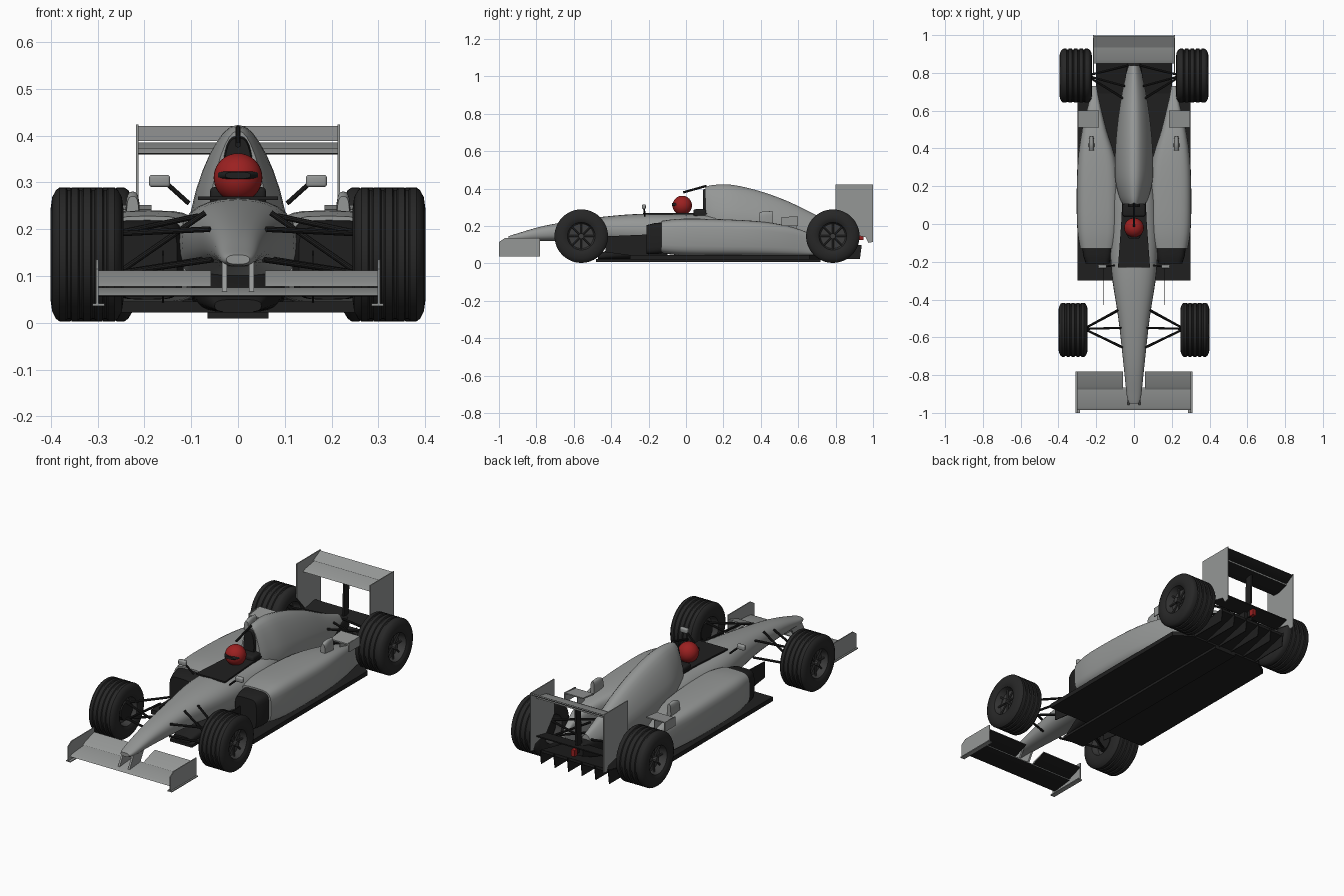
import bpy, bmesh, math
from mathutils import Vector, Matrix

cube = bpy.data.objects.get("Cube")
if cube:
    bpy.data.objects.remove(cube)


def material(name, rgb):
    m = bpy.data.materials.new(name)
    m.use_nodes = True
    m.diffuse_color = (*rgb, 1)
    m.node_tree.nodes["Principled BSDF"].inputs["Base Color"].default_value = (*rgb, 1)
    return m


GREY = material("body grey", (0.3, 0.31, 0.305))
BLACK = material("carbon black", (0.014, 0.014, 0.014))
RUBBER = material("tyre rubber", (0.02, 0.02, 0.02))
RIM = material("rim dark grey", (0.045, 0.045, 0.045))
RED = material("red", (0.33, 0.015, 0.015))


def finish(name, bm, mats, rule=None, angle=35):
    """Turn a bmesh into an object; rule(face) picks the material slot."""
    bmesh.ops.recalc_face_normals(bm, faces=bm.faces)
    bm.normal_update()
    if rule:
        for f in bm.faces:
            f.material_index = int(rule(f))
    me = bpy.data.meshes.new(name)
    bm.to_mesh(me)
    bm.free()
    for m in mats:
        me.materials.append(m)
    me.shade_smooth()
    me.set_sharp_from_angle(angle=math.radians(angle))
    ob = bpy.data.objects.new(name, me)
    bpy.context.collection.objects.link(ob)
    return ob


def skin(bm, rings, caps=True):
    loops = [[bm.verts.new(p) for p in r] for r in rings]
    n = len(loops[0])
    for a, b in zip(loops, loops[1:]):
        for i in range(n):
            bm.faces.new((a[i], a[(i + 1) % n], b[(i + 1) % n], b[i]))
    if caps:
        bm.faces.new(loops[0])
        bm.faces.new(loops[-1])


def smooth_stations(st, steps=4):
    """Catmull-Rom interpolation between stations."""
    st = [Vector(s) for s in st]
    out = []
    for i in range(len(st) - 1):
        a, b, c, d = st[max(i - 1, 0)], st[i], st[i + 1], st[min(i + 2, len(st) - 1)]
        for k in range(steps):
            t = k / steps
            p = b * 2 + (c - a) * t + (a * 2 - b * 5 + c * 4 - d) * t**2 + (b * 3 - a - c * 3 + d) * t**3
            out.append(p / 2)
    return out + [st[-1]]


def loft(name, stations, mats, power=2.5, taper=0.0, rule=None, sides=28):
    """Rounded sections (y, x_min, x_max, z_min, z_max) skinned along y."""
    rings = []
    for y, x0, x1, z0, z1 in smooth_stations(stations):
        ring = []
        for i in range(sides):
            a = 2 * math.pi * i / sides
            c, s = math.cos(a), math.sin(a)
            u = math.copysign(abs(c) ** (2 / power), c)
            v = math.copysign(abs(s) ** (2 / power), s)
            u *= 1 - taper * max(v, 0)
            ring.append(((x0 + x1) / 2 + u * (x1 - x0) / 2, y, (z0 + z1) / 2 + v * (z1 - z0) / 2))
        rings.append(ring)
    bm = bmesh.new()
    skin(bm, rings)
    return finish(name, bm, mats, rule)


def prism(name, pts, axis, lo, hi, mats, rule=None):
    """Polygon extruded along x (points are y,z) or z (points are x,y)."""
    place = (lambda p, t: (t, *p)) if axis == "x" else (lambda p, t: (*p, t))
    bm = bmesh.new()
    skin(bm, [[place(p, t) for p in pts] for t in (lo, hi)])
    return finish(name, bm, mats, rule)


def box(name, lo, hi, mat, bevel=0.0):
    bm = bmesh.new()
    bmesh.ops.create_cube(bm, size=1)
    for v in bm.verts:
        v.co = [l + (h - l) * (c + 0.5) for l, h, c in zip(lo, hi, v.co)]
    if bevel:
        bmesh.ops.bevel(bm, geom=bm.edges[:], offset=bevel, segments=3, affect="EDGES", profile=0.5)
    return finish(name, bm, [mat])


def rod(name, a, b, r, mat):
    a, b = Vector(a), Vector(b)
    d = b - a
    bm = bmesh.new()
    m = Matrix.Translation((a + b) / 2) @ d.to_track_quat("Z", "Y").to_matrix().to_4x4()
    bmesh.ops.create_cone(bm, cap_ends=True, segments=10, radius1=r, radius2=r, depth=d.length, matrix=m)
    return finish(name, bm, [mat])


def wheel(name, side, x0, x1, y):
    """Grooved tyre and recessed rim turned about x, with spokes and hub nut."""
    w, cx, z, R = (x1 - x0) / 2, side * (x0 + x1) / 2, 0.146, 0.143
    half = [(0.45, 0.0), (0.45, 0.066), (0.9, 0.074), (0.97, 0.085), (1, 0.1), (0.96, 0.122), (0.86, 0.137), (0.76, R)]
    prof = [(-u * w, r) for u, r in half]
    for g in (-0.5, -0.17, 0.17, 0.5):
        prof += [(g * w + dx, R - dr) for dx, dr in ((-0.006, 0), (-0.003, 0.005), (0.003, 0.005), (0.006, 0))]
    prof += [(u * w, r) for u, r in reversed(half)]
    bm = bmesh.new()
    n = 48
    ang = [2 * math.pi * i / n for i in range(n)]
    skin(bm, [[(cx + u, y + max(r, 1e-4) * math.cos(a), z + max(r, 1e-4) * math.sin(a)) for a in ang] for u, r in prof])
    rim = lambda f: math.hypot(f.calc_center_median().y - y, f.calc_center_median().z - z) < 0.073
    finish(name, bm, [RUBBER, RIM], rim)
    face = cx + side * w * 0.6
    rod(name + "_hub", (cx, y, z), (cx + side * w * 0.85, y, z), 0.015, RIM)
    for k in range(8):
        a = math.pi * k / 4
        rod(name + "_spoke", (face, y, z), (face, y + 0.069 * math.cos(a), z + 0.069 * math.sin(a)), 0.005, RIM)


under = lambda f: f.normal.z < -0.3

# Monocoque and engine cover
loft("monocoque", [(-0.95, -0.025, 0.025, 0.125, 0.145), (-0.91, -0.038, 0.038, 0.12, 0.158),
                   (-0.75, -0.055, 0.055, 0.12, 0.203), (-0.5, -0.083, 0.083, 0.115, 0.243),
                   (-0.25, -0.12, 0.12, 0.09, 0.265), (0, -0.13, 0.13, 0.05, 0.262),
                   (0.15, -0.12, 0.12, 0.05, 0.262), (0.32, -0.08, 0.08, 0.06, 0.24)], [GREY], 2.4)
loft("engine_cover", [(0.105, -0.06, 0.06, 0.1, 0.41), (0.15, -0.08, 0.08, 0.08, 0.42),
                      (0.25, -0.1, 0.1, 0.06, 0.42), (0.4, -0.098, 0.098, 0.06, 0.385),
                      (0.55, -0.085, 0.085, 0.06, 0.33), (0.7, -0.062, 0.062, 0.08, 0.257),
                      (0.84, -0.03, 0.03, 0.12, 0.2)], [GREY], 2.2, 0.35)
loft("airbox_intake", [(0.09, -0.03, 0.03, 0.26, 0.395), (0.11, -0.034, 0.034, 0.26, 0.4)], [BLACK], 3, 0.2)
rod("camera_bar", (0, -0.015, 0.38), (0, 0.11, 0.415), 0.006, BLACK)

# Cockpit
prism("cockpit_opening", [(-0.085, -0.23), (0.085, -0.23), (0.068, 0.0), (0.062, 0.12), (-0.062, 0.12),
                          (-0.068, 0.0)], "z", 0.262, 0.27, [BLACK])
box("headrest", (-0.06, 0.04, 0.25), (0.06, 0.11, 0.29), BLACK, 0.01)
bm = bmesh.new()
bmesh.ops.create_uvsphere(bm, u_segments=32, v_segments=20, radius=0.052, matrix=Matrix.Translation((0, -0.02, 0.31)))
finish("helmet", bm, [RED])
loft("visor", [(-0.076, -0.027, 0.027, 0.308, 0.322), (-0.05, -0.043, 0.043, 0.303, 0.327)], [BLACK], 3)

# Floor, plank and diffuser
prism("floor", [(-0.3, -0.3), (0.3, -0.3), (0.3, 0.66), (0.22, 0.72), (-0.22, 0.72), (-0.3, 0.66)],
      "z", 0.022, 0.045, [BLACK])
box("plank", (-0.065, -0.48, 0.009), (0.065, 0.72, 0.023), BLACK)
loft("splitter", [(-0.47, -0.05, 0.05, 0.022, 0.05), (-0.3, -0.09, 0.09, 0.022, 0.11),
                  (-0.1, -0.1, 0.1, 0.022, 0.11)], [BLACK], 3)
prism("diffuser", [(0.69, 0.025), (0.93, 0.085), (0.93, 0.1), (0.69, 0.05)], "x", -0.2, 0.2, [BLACK])
for i in range(6):
    x = -0.2 + 0.08 * i
    prism("diffuser_strake", [(0.72, 0.025), (0.93, 0.025), (0.94, 0.1), (0.72, 0.05)], "x", x - 0.002, x + 0.002, [BLACK])
loft("gearbox", [(0.5, -0.07, 0.07, 0.05, 0.2), (0.75, -0.05, 0.05, 0.06, 0.18), (0.9, -0.025, 0.025, 0.11, 0.17)], [BLACK], 4)

# Rear wing
prism("rear_main_plane", [(0.85, 0.362), (0.87, 0.372), (0.95, 0.385), (0.95, 0.377), (0.88, 0.359)],
      "x", -0.215, 0.215, [GREY, BLACK], under)
prism("rear_flap", [(0.935, 0.388), (0.95, 0.396), (0.995, 0.42), (0.998, 0.415), (0.955, 0.388)],
      "x", -0.215, 0.215, [GREY, BLACK], under)
prism("rear_lower_plane", [(0.86, 0.16), (0.95, 0.178), (0.95, 0.172), (0.87, 0.152)], "x", -0.215, 0.215, [BLACK])
prism("rear_wing_post", [(0.88, 0.13), (0.92, 0.13), (0.93, 0.37), (0.89, 0.365)], "x", -0.005, 0.005, [BLACK])
box("rain_light", (-0.01, 0.925, 0.125), (0.01, 0.95, 0.16), RED)

# Front wing
prism("front_main_plane", [(-0.985, 0.058), (-0.97, 0.066), (-0.865, 0.075), (-0.865, 0.07), (-0.97, 0.056)],
      "x", -0.3, 0.3, [GREY, BLACK], under)

for s in (-1, 1):
    tag = "left_" if s > 0 else "right_"

    def span(a, b):
        return min(s * a, s * b), max(s * a, s * b)

    def pod(name, st, mats, power):
        loft(tag + name, [(y, *span(a, b), c, d) for y, a, b, c, d in st], mats, power)

    def plate(name, pts, a, b, mats, rule=None):
        prism(tag + name, pts, "x", *span(a, b), mats, rule)

    # Front wing flap, end plate and pylon
    plate("front_flap", [(-0.875, 0.078), (-0.86, 0.088), (-0.782, 0.112), (-0.78, 0.107), (-0.86, 0.078)],
          0.058, 0.3, [GREY, BLACK], under)
    plate("front_end_plate", [(-1, 0.04), (-0.78, 0.04), (-0.78, 0.135), (-0.97, 0.135), (-1, 0.115)], 0.298, 0.303, [GREY])
    plate("front_foot_plate", [(-1, 0.036), (-0.78, 0.036), (-0.78, 0.041), (-1, 0.041)], 0.285, 0.311, [GREY])
    plate("nose_pylon", [(-0.96, 0.065), (-0.87, 0.07), (-0.83, 0.14), (-0.92, 0.14)], 0.024, 0.034, [GREY])

    # Rear wing end plate
    plate("rear_end_plate", [(0.8, 0.423), (1, 0.423), (1, 0.115), (0.975, 0.11), (0.96, 0.14), (0.87, 0.16), (0.8, 0.24)],
          0.213, 0.218, [GREY])

    # Sidepod, intake and its furniture
    pod("sidepod", [(-0.13, 0.1, 0.285, 0.055, 0.228), (0, 0.08, 0.302, 0.042, 0.24), (0.3, 0.09, 0.3, 0.04, 0.232),
                    (0.5, 0.145, 0.275, 0.042, 0.21), (0.65, 0.182, 0.238, 0.045, 0.165),
                    (0.73, 0.198, 0.222, 0.05, 0.1)], [GREY], 4)
    pod("sidepod_intake", [(-0.21, 0.13, 0.255, 0.05, 0.205), (-0.17, 0.12, 0.268, 0.05, 0.215),
                           (-0.12, 0.115, 0.275, 0.055, 0.22)], [BLACK], 5)
    plate("bargeboard", [(-0.43, 0.06), (-0.2, 0.03), (-0.2, 0.155), (-0.43, 0.145)], 0.158, 0.162, [BLACK])
    pod("chimney", [(0.39, 0.212, 0.238, 0.18, 0.27), (0.42, 0.21, 0.24, 0.18, 0.28), (0.465, 0.214, 0.236, 0.18, 0.278)], [GREY], 3)
    plate("winglet", [(0.51, 0.235), (0.6, 0.246), (0.6, 0.252), (0.51, 0.242)], 0.185, 0.295, [GREY, BLACK], under)
    plate("winglet_end_plate", [(0.51, 0.2), (0.6, 0.2), (0.6, 0.252), (0.51, 0.248)], 0.291, 0.296, [GREY])
    plate("winglet_support", [(0.53, 0.18), (0.59, 0.17), (0.59, 0.245), (0.53, 0.24)], 0.225, 0.229, [GREY])

    # Mirror
    box(tag + "mirror", (span(0.145, 0.19)[0], -0.235, 0.29), (span(0.145, 0.19)[1], -0.215, 0.316), GREY, 0.006)
    rod(tag + "mirror_stalk", (s * 0.105, -0.22, 0.255), (s * 0.155, -0.225, 0.3), 0.005, BLACK)

    # Wheels and suspension
    wheel(tag + "front_wheel", s, 0.245, 0.4, -0.56)
    wheel(tag + "rear_wheel", s, 0.222, 0.395, 0.785)
    for end, hub, roots in (("front", (0.265, -0.555), ((0.06, -0.655, 0.2), (0.085, -0.455, 0.228), (0.07, -0.55, 0.235))),
                            ("rear", (0.25, 0.785), ((0.05, 0.66, 0.2), (0.03, 0.84, 0.18), (0.05, 0.73, 0.21)))):
        for i, (x, y, z) in enumerate(roots):
            foot = 0.1 if i == 2 else 0.19
            rod(tag + end + "_upper_link", (s * x, y, z), (s * hub[0], hub[1], foot), 0.006, BLACK)
            if i < 2:
                rod(tag + end + "_lower_link", (s * x * 0.9, y, 0.135), (s * hub[0], hub[1], 0.105), 0.006, BLACK)
        rod(tag + end + "_upright", (s * hub[0], hub[1], 0.146), (s * (hub[0] + 0.05), hub[1], 0.146), 0.05, BLACK)
